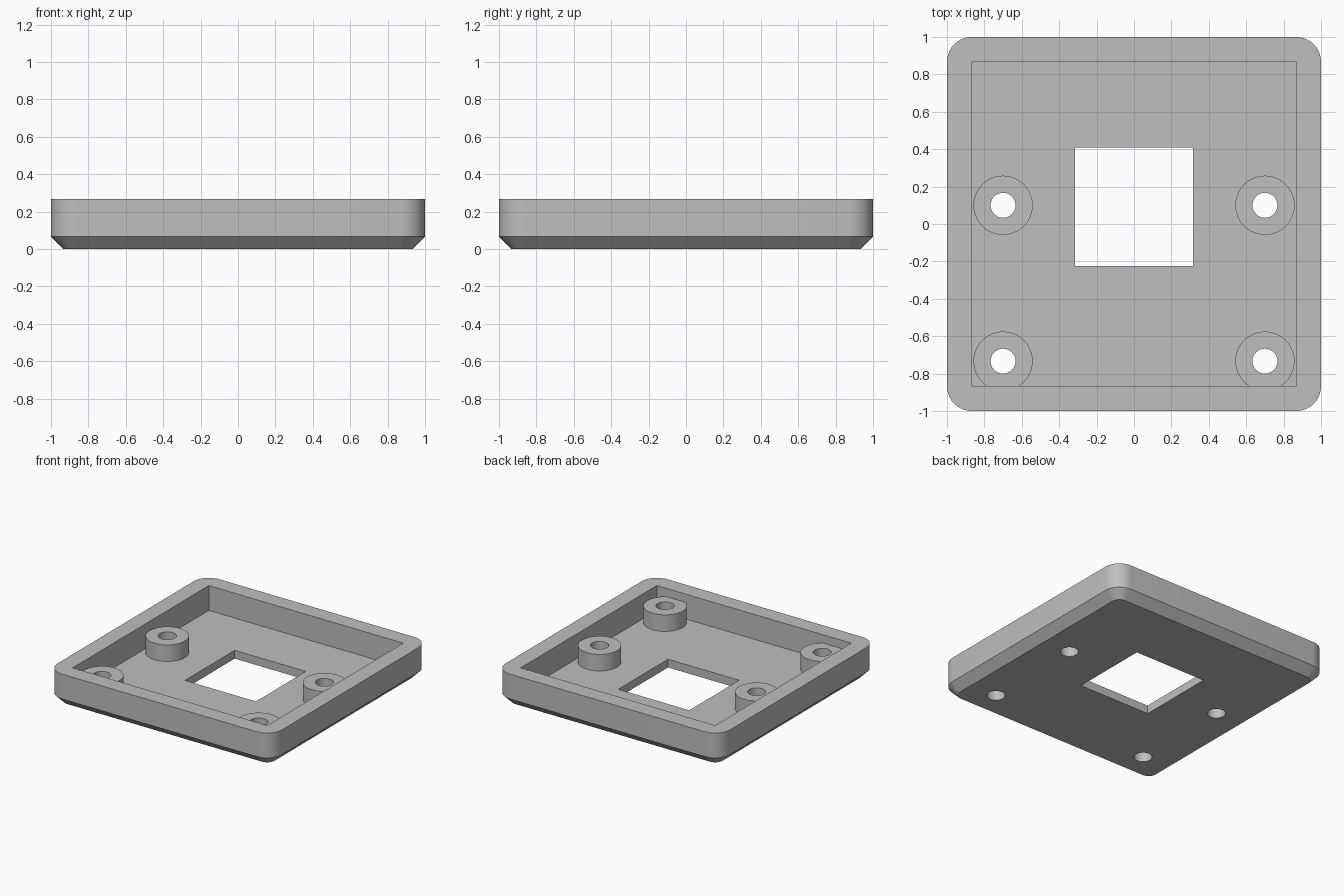
import bpy, bmesh, math

U = 1 / 30                      # design unit: the tray is 60 units square
HEIGHT, FLOOR, CHAMFER = 8 * U, 2 * U, 2 * U
BOSS_TOP = 6 * U
BOSS_CENTRES = [(side * 21 * U, y * U) for side in (-1, 1) for y in (3, -22)]

old = bpy.data.objects.get("Cube")
if old:
    bpy.data.objects.remove(old, do_unlink=True)

grey = bpy.data.materials.new("plain grey")
grey.use_nodes = True
colour = (0.52, 0.52, 0.52, 1)
grey.diffuse_color = colour
grey.node_tree.nodes["Principled BSDF"].inputs["Base Color"].default_value = colour


def rounded_square(half, radius, steps=10):
    """Outline of a square with rounded corners, anticlockwise."""
    c = half - radius
    points = []
    for q, (sx, sy) in enumerate([(1, 1), (-1, 1), (-1, -1), (1, -1)]):
        for i in range(steps + 1):
            a = math.pi / 2 * (q + i / steps)
            points.append((sx * c + radius * math.cos(a), sy * c + radius * math.sin(a)))
    return points


def circle(x, y, radius, sides=48):
    return [(x + radius * math.cos(math.tau * i / sides),
             y + radius * math.sin(math.tau * i / sides)) for i in range(sides)]


def rectangle(half, cy=0):
    return [(-half, cy - half), (half, cy - half), (half, cy + half), (-half, cy + half)]


def loft(name, layers):
    """Closed solid through stacked (outline, z) layers."""
    bm = bmesh.new()
    rings = [[bm.verts.new((x, y, z)) for x, y in outline] for outline, z in layers]
    bm.faces.new(rings[0][::-1])
    bm.faces.new(rings[-1])
    for low, high in zip(rings, rings[1:]):
        for i in range(len(low)):
            j = (i + 1) % len(low)
            bm.faces.new((low[i], low[j], high[j], high[i]))
    mesh = bpy.data.meshes.new(name)
    bm.to_mesh(mesh)
    bm.free()
    mesh.materials.append(grey)
    obj = bpy.data.objects.new(name, mesh)
    bpy.context.collection.objects.link(obj)
    return obj


def combine(target, tool, operation):
    """Apply a boolean and discard the helper solid."""
    mod = target.modifiers.new("boolean", 'BOOLEAN')
    mod.operation, mod.solver, mod.object = operation, 'EXACT', tool
    bpy.context.view_layer.objects.active = target
    bpy.ops.object.modifier_apply(modifier=mod.name)
    bpy.data.objects.remove(tool, do_unlink=True)


# Tray body: rounded block with a chamfered underside
outer = rounded_square(1, 4 * U)
tray = loft("tray", [(rounded_square(1 - CHAMFER, 2 * U), 0), (outer, CHAMFER), (outer, HEIGHT)])

# Square-cornered pocket inside the rim
pocket = rectangle(26 * U)
combine(tray, loft("pocket_cutter", [(pocket, FLOOR), (pocket, HEIGHT + U)]), 'DIFFERENCE')

# Screw bosses rising from the floor
for x, y in BOSS_CENTRES:
    ring = circle(x, y, 4.75 * U)
    combine(tray, loft("boss", [(ring, FLOOR / 2), (ring, BOSS_TOP)]), 'UNION')

# Screw holes and the square window through the floor
openings = [circle(x, y, 2 * U) for x, y in BOSS_CENTRES]
openings.append(rectangle(9.5 * U, 2.8 * U))
for outline in openings:
    combine(tray, loft("hole_cutter", [(outline, -U), (outline, HEIGHT + U)]), 'DIFFERENCE')

# Smooth the curved walls, keep the edges sharp
bpy.ops.object.select_all(action='DESELECT')
tray.select_set(True)
bpy.context.view_layer.objects.active = tray
bpy.ops.object.shade_smooth_by_angle(angle=math.radians(30))
